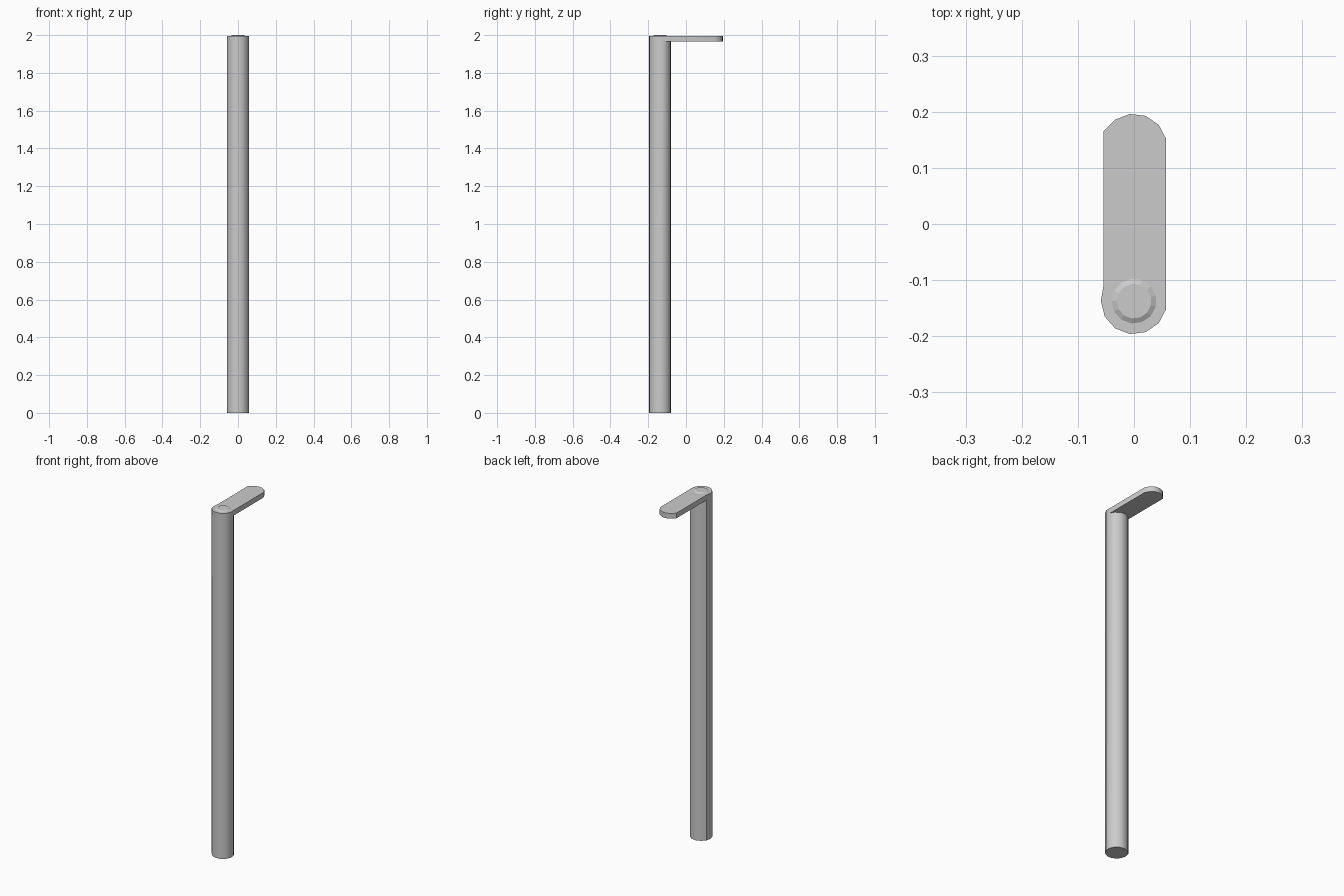
import bpy, bmesh, math
from mathutils import Vector

if "Cube" in bpy.data.objects:
    bpy.data.objects.remove(bpy.data.objects["Cube"])

N = 13              # sides of the post
R = 0.059           # post radius
CY = -0.1375        # post centre in y
REACH = 0.275       # length of the arm
Z_ARM, Z_TOP, Z_CAP = 1.965, 1.995, 2.0

bm = bmesh.new()


def ring(radius, z):
    pts = []
    for i in range(N):
        a = math.pi + 2 * math.pi * i / N
        pts.append(bm.verts.new((radius * math.cos(a), CY + radius * math.sin(a), z)))
    return pts


def bridge(lower, upper):
    return [bm.faces.new((lower[i], lower[(i + 1) % N], upper[(i + 1) % N], upper[i]))
            for i in range(N)]


# Post, top rim, and low raised cap
rings = [ring(R, 0), ring(R, Z_ARM), ring(R, Z_TOP), ring(0.04, Z_TOP), ring(0.031, Z_CAP)]
for r in rings[:3]:
    r[N - 1].co.x = -0.0545     # lines up with the arm's straight side
bm.faces.new(list(reversed(rings[0])))
bands = [bridge(a, b) for a, b in zip(rings, rings[1:])]
cap_top = bm.faces.new(rings[-1])
cap_faces = bands[3] + [cap_top]

# Arm: pull the back-facing sides of the top band straight back
back = bands[1][N - 6:N - 1]
res = bmesh.ops.extrude_face_region(bm, geom=back)
new_verts = [v for v in res["geom"] if isinstance(v, bmesh.types.BMVert)]
bmesh.ops.translate(bm, verts=new_verts, vec=Vector((0, REACH, 0)))
left = [f for f in back if f.is_valid]
if left:
    bmesh.ops.delete(bm, geom=left, context='FACES_ONLY')

# Smooth round walls, crisp rims, flat cap
bmesh.ops.recalc_face_normals(bm, faces=bm.faces)
for f in bm.faces:
    f.smooth = f not in cap_faces
for e in bm.edges:
    e.smooth = e.calc_face_angle(0) < math.radians(32)
for f in cap_faces:
    for e in f.edges:
        e.smooth = False

mesh = bpy.data.meshes.new("post_with_arm")
bm.to_mesh(mesh)
bm.free()
obj = bpy.data.objects.new("post_with_arm", mesh)
bpy.context.collection.objects.link(obj)
